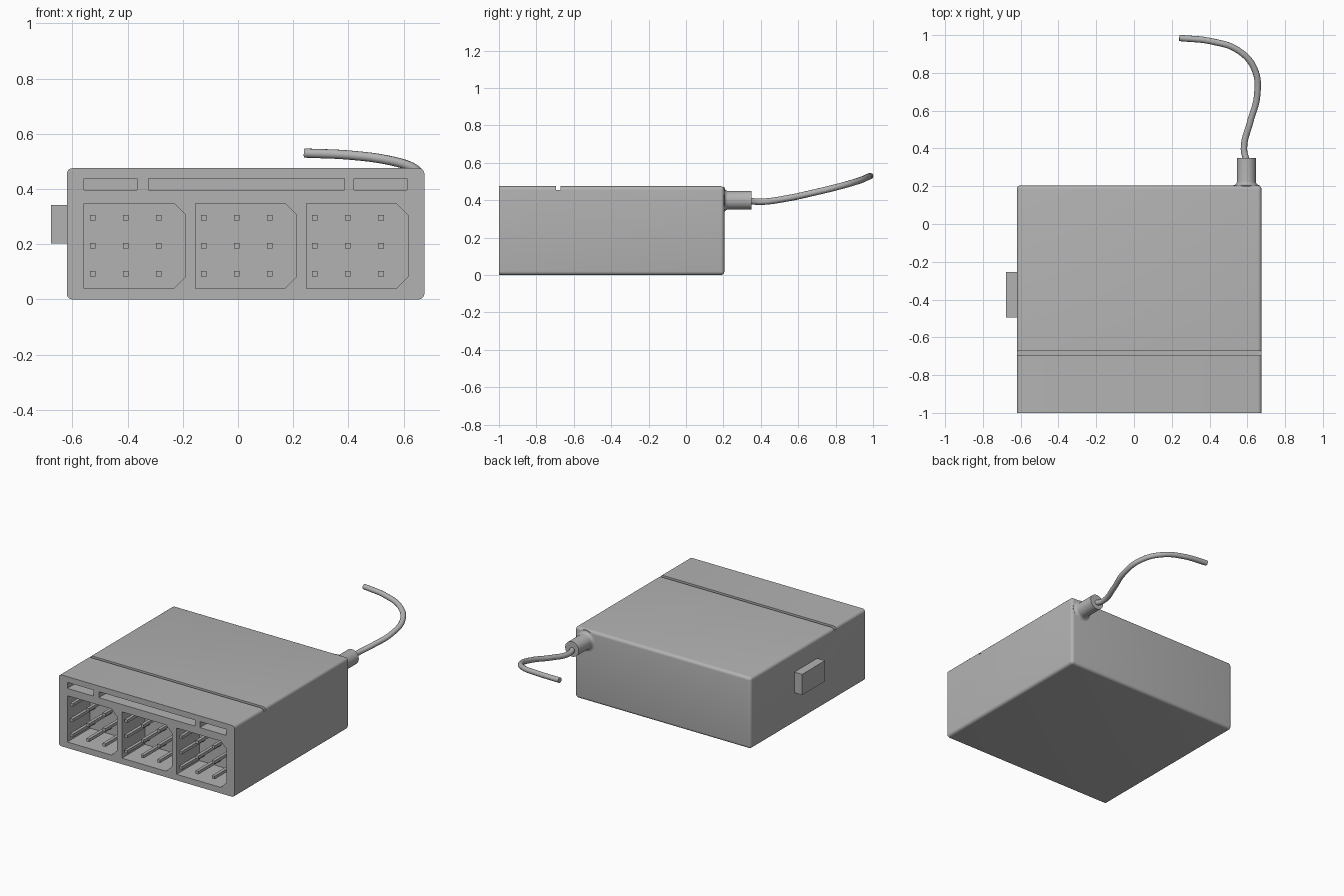
import bpy, bmesh, math
from mathutils import Matrix, Vector

if "Cube" in bpy.data.objects:
    bpy.data.objects.remove(bpy.data.objects["Cube"])

grey = bpy.data.materials.new("plain grey")
grey.use_nodes = True
colour = (0.45, 0.45, 0.45, 1)
grey.diffuse_color = colour
grey.node_tree.nodes["Principled BSDF"].inputs["Base Color"].default_value = colour

FRONT, BACK = -1.0, 0.205
POCKET_DEPTH, SLOT_DEPTH, PITCH = 0.24, 0.12, 0.4025


def finish(name, bm):
    bmesh.ops.recalc_face_normals(bm, faces=bm.faces)
    mesh = bpy.data.meshes.new(name)
    bm.to_mesh(mesh)
    bm.free()
    mesh.materials.append(grey)
    obj = bpy.data.objects.new(name, mesh)
    bpy.context.collection.objects.link(obj)
    return obj


def add_box(bm, x, y, z):
    size = Vector((x[1] - x[0], y[1] - y[0], z[1] - z[0]))
    mid = Vector((sum(x), sum(y), sum(z))) / 2
    bmesh.ops.create_cube(bm, size=1, matrix=Matrix.Translation(mid) @ Matrix.Diagonal(size).to_4x4())


def add_prism(bm, outline, y0, y1):
    face = bm.faces.new([bm.verts.new((x, y0, z)) for x, z in outline])
    new = bmesh.ops.extrude_face_region(bm, geom=[face])["geom"]
    verts = [v for v in new if isinstance(v, bmesh.types.BMVert)]
    bmesh.ops.translate(bm, verts=verts, vec=(0, y1 - y0, 0))


def smooth(obj):
    bpy.ops.object.select_all(action="DESELECT")
    obj.select_set(True)
    bpy.context.view_layer.objects.active = obj
    bpy.ops.object.shade_smooth_by_angle(angle=math.radians(35))


# Housing, rounded everywhere except around the open front
bm = bmesh.new()
add_box(bm, (-0.62, 0.675), (FRONT, BACK), (0, 0.475))
edges = [e for e in bm.edges if any(v.co.y > 0 for v in e.verts)]
bmesh.ops.bevel(bm, geom=edges, offset=0.02, segments=5, profile=0.5, affect="EDGES")
housing = finish("housing", bm)

# Cutters: connector pockets, label slots and the top groove
bm = bmesh.new()
for i in range(3):
    l, r = -0.557 + i * PITCH, -0.19 + i * PITCH
    b, t, c = 0.04, 0.348, 0.042
    add_prism(bm, [(l, b), (r - c, b), (r, b + c), (r, t - c), (r - c, t), (l, t)],
              FRONT - 0.1, FRONT + POCKET_DEPTH)
for x in ((-0.557, -0.365), (-0.325, 0.385), (0.42, 0.613)):
    add_box(bm, x, (FRONT - 0.1, FRONT + SLOT_DEPTH), (0.397, 0.437))
add_box(bm, (-0.8, 0.8), (-0.695, -0.672), (0.455, 0.6))
cutter = finish("cutter", bm)
cutter.hide_render = True

cut = housing.modifiers.new("openings", "BOOLEAN")
cut.operation, cut.solver, cut.object = "DIFFERENCE", "EXACT", cutter
bpy.context.view_layer.objects.active = housing
bpy.ops.object.modifier_apply(modifier=cut.name)
bpy.data.objects.remove(cutter)
smooth(housing)

# Square contact pins, three by three in each pocket
bm = bmesh.new()
h = 0.01
for i in range(3):
    for col in range(3):
        for row in range(3):
            x, z = -0.527 + i * PITCH + col * 0.12, 0.092 + row * 0.1015
            add_box(bm, (x - h, x + h), (FRONT, FRONT + POCKET_DEPTH + 0.01), (z - h, z + h))
finish("contact_pins", bm)

# Side latch tab
bm = bmesh.new()
add_box(bm, (-0.677, -0.61), (-0.495, -0.255), (0.203, 0.341))
finish("side_tab", bm)

# Cable sleeve with a flared foot, turned around the y axis
bm = bmesh.new()
flare = [(0.07 - 0.02 * math.sin(a), BACK + 0.02 - 0.02 * math.cos(a))
         for a in (math.pi / 2 * k / 5 for k in range(6))]
profile = [(0, BACK - 0.01), (0.07, BACK - 0.01)] + flare + [(0.05, 0.35), (0, 0.35)]
verts = [bm.verts.new((0.595 + r, y, 0.4)) for r, y in profile]
path = [bm.edges.new(pair) for pair in zip(verts, verts[1:])]
bmesh.ops.spin(bm, geom=verts + path, cent=(0.595, 0, 0.4), axis=(0, 1, 0),
               angle=math.tau, steps=32, use_duplicate=False)
bmesh.ops.remove_doubles(bm, verts=bm.verts, dist=0.0001)
smooth(finish("cable_sleeve", bm))

# Curved cable
points = [(0.597, 0.33, 0.397), (0.582, 0.4, 0.392), (0.615, 0.54, 0.41), (0.652, 0.68, 0.44),
          (0.638, 0.82, 0.474), (0.55, 0.92, 0.503), (0.41, 0.967, 0.522), (0.24, 0.985, 0.53)]
curve = bpy.data.curves.new("cable", "CURVE")
curve.dimensions = "3D"
curve.bevel_depth, curve.bevel_resolution = 0.017, 4
curve.use_fill_caps = True
curve.resolution_u = 8
spline = curve.splines.new("BEZIER")
spline.bezier_points.add(len(points) - 1)
for p, co in zip(spline.bezier_points, points):
    p.co = co
    p.handle_left_type = p.handle_right_type = "AUTO"
curve.materials.append(grey)
cable = bpy.data.objects.new("cable", curve)
bpy.context.collection.objects.link(cable)
bpy.ops.object.select_all(action="DESELECT")
cable.select_set(True)
bpy.context.view_layer.objects.active = cable
bpy.ops.object.convert(target="MESH")
smooth(bpy.context.view_layer.objects.active)
